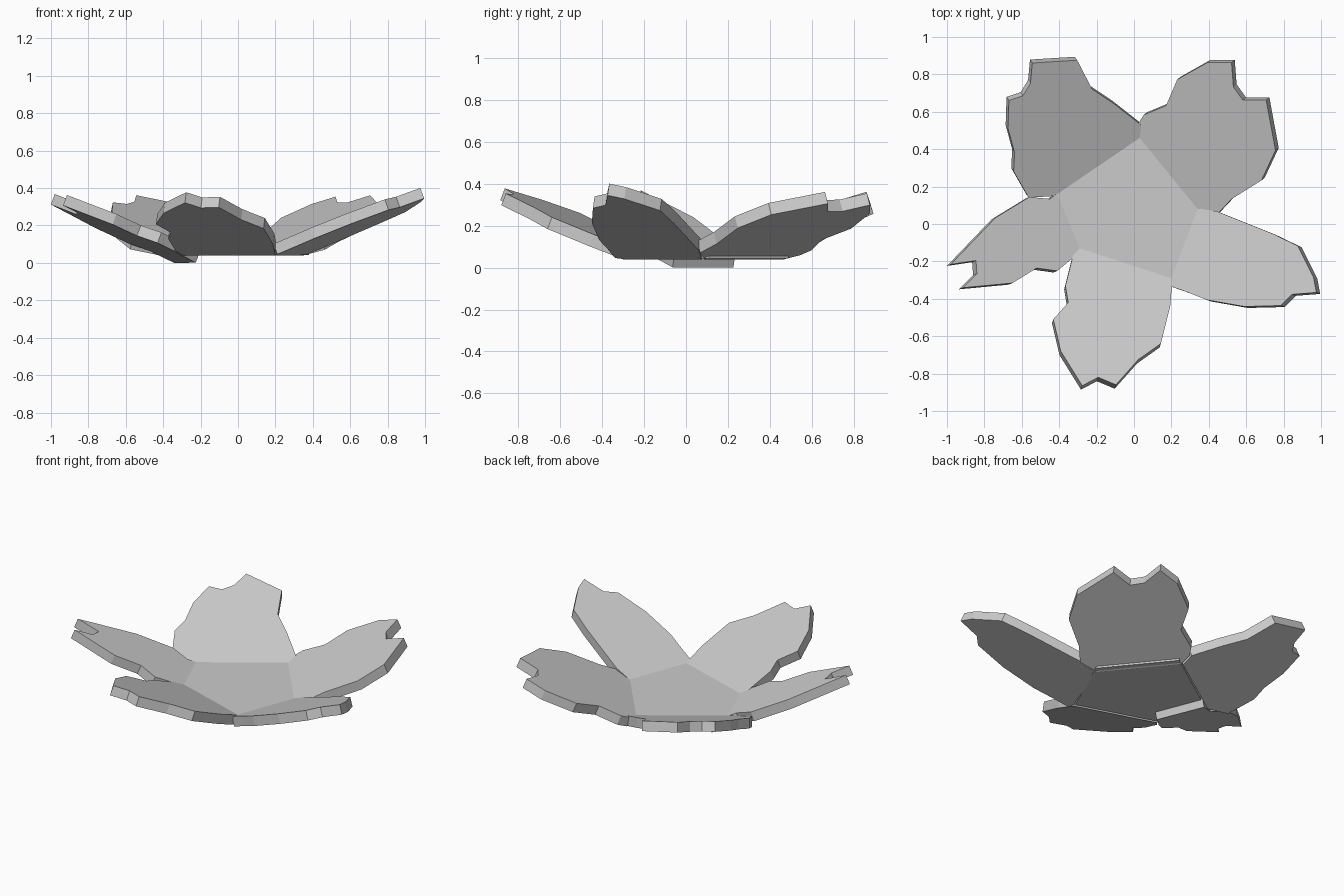
import bpy, bmesh
from mathutils import Vector

if "Cube" in bpy.data.objects:
    bpy.data.objects.remove(bpy.data.objects["Cube"])

TOP = 0.10        # height of the flower's centre
SLOPE = 0.40      # rise of each petal per unit away from its hinge
THICK = 0.06


def slab(name, top, offset):
    """Closed flat plate: top outline plus the same outline moved by offset."""
    bm = bmesh.new()
    a = [bm.verts.new(p) for p in top]
    b = [bm.verts.new(p + offset) for p in top]
    bm.faces.new(a)
    bm.faces.new(b[::-1])
    for i in range(len(a)):
        j = (i + 1) % len(a)
        bm.faces.new((a[j], a[i], b[i], b[j]))
    bmesh.ops.recalc_face_normals(bm, faces=bm.faces)
    me = bpy.data.meshes.new(name)
    bm.to_mesh(me)
    bm.free()
    ob = bpy.data.objects.new(name, me)
    bpy.context.collection.objects.link(ob)
    return ob


def petal(name, h0, h1, outline):
    """Tilted plate hinged on the centre edge h0-h1, outline seen from above."""
    h0, h1 = Vector(h0), Vector(h1)
    e = (h1 - h0).normalized()
    out = Vector((-e.y, e.x))
    if out.dot(h0 + h1) < 0:
        out = -out
    down = -Vector((-SLOPE * out.x, -SLOPE * out.y, 1)).normalized() * THICK
    top = []
    for p in outline:
        q = Vector(p) - down.xy / 2
        top.append(Vector((q.x, q.y, TOP + SLOPE * (q - h0).dot(out))))
    return slab(name, top, down)


# Centre pentagon corners: back, right, front right, front left, left
P = [(0.03, 0.46), (0.34, 0.08), (0.20, -0.29), (-0.29, -0.13), (-0.41, 0.16)]

# Centre plate, pushed slightly under the back right petal
plate = [(0.07, 0.49), (0.38, 0.11)] + P[2:]
slab("flower_centre", [Vector((x, y, TOP)) for x, y in plate], Vector((0, 0, -0.057)))

# Back right petal
petal("petal_back_right", P[0], P[1], [
    P[0], (0.03, 0.54), (0.06, 0.59), (0.18, 0.64), (0.24, 0.78), (0.40, 0.87),
    (0.53, 0.87), (0.54, 0.74), (0.59, 0.67), (0.715, 0.67), (0.765, 0.40),
    (0.69, 0.24), (0.53, 0.14), (0.455, 0.06), P[1]])

# Right petal
petal("petal_right", P[1], P[2], [
    P[1], (0.45, 0.065), (0.75, -0.055), (0.885, -0.12), (0.97, -0.29),
    (0.985, -0.37), (0.855, -0.38), (0.795, -0.44), (0.60, -0.445),
    (0.40, -0.41), (0.30, -0.37), (0.20, -0.335), P[2]])

# Front petal
petal("petal_front", P[2], P[3], [
    P[2], (0.20, -0.33), (0.19, -0.45), (0.14, -0.65), (0.02, -0.735),
    (-0.10, -0.87), (-0.195, -0.83), (-0.28, -0.875), (-0.395, -0.69),
    (-0.435, -0.52), (-0.355, -0.43), (-0.37, -0.34), (-0.33, -0.18), P[3]])

# Left petal, with a base tab reaching under the centre plate
petal("petal_left", P[3], P[4], [
    (-0.215, -0.06), P[3], (-0.33, -0.18), (-0.42, -0.255), (-0.53, -0.24),
    (-0.66, -0.32), (-0.925, -0.345), (-0.85, -0.27), (-0.855, -0.20),
    (-0.99, -0.22), (-0.75, 0.03), (-0.57, 0.14), (-0.46, 0.13), (-0.33, 0.23)])

# Back left petal
petal("petal_back_left", P[4], P[0], [
    P[4], (-0.57, 0.15), (-0.65, 0.29), (-0.645, 0.39), (-0.68, 0.52),
    (-0.675, 0.67), (-0.60, 0.695), (-0.56, 0.76), (-0.55, 0.87),
    (-0.31, 0.885), (-0.23, 0.73), (-0.11, 0.65), (0.03, 0.54), P[0]])
